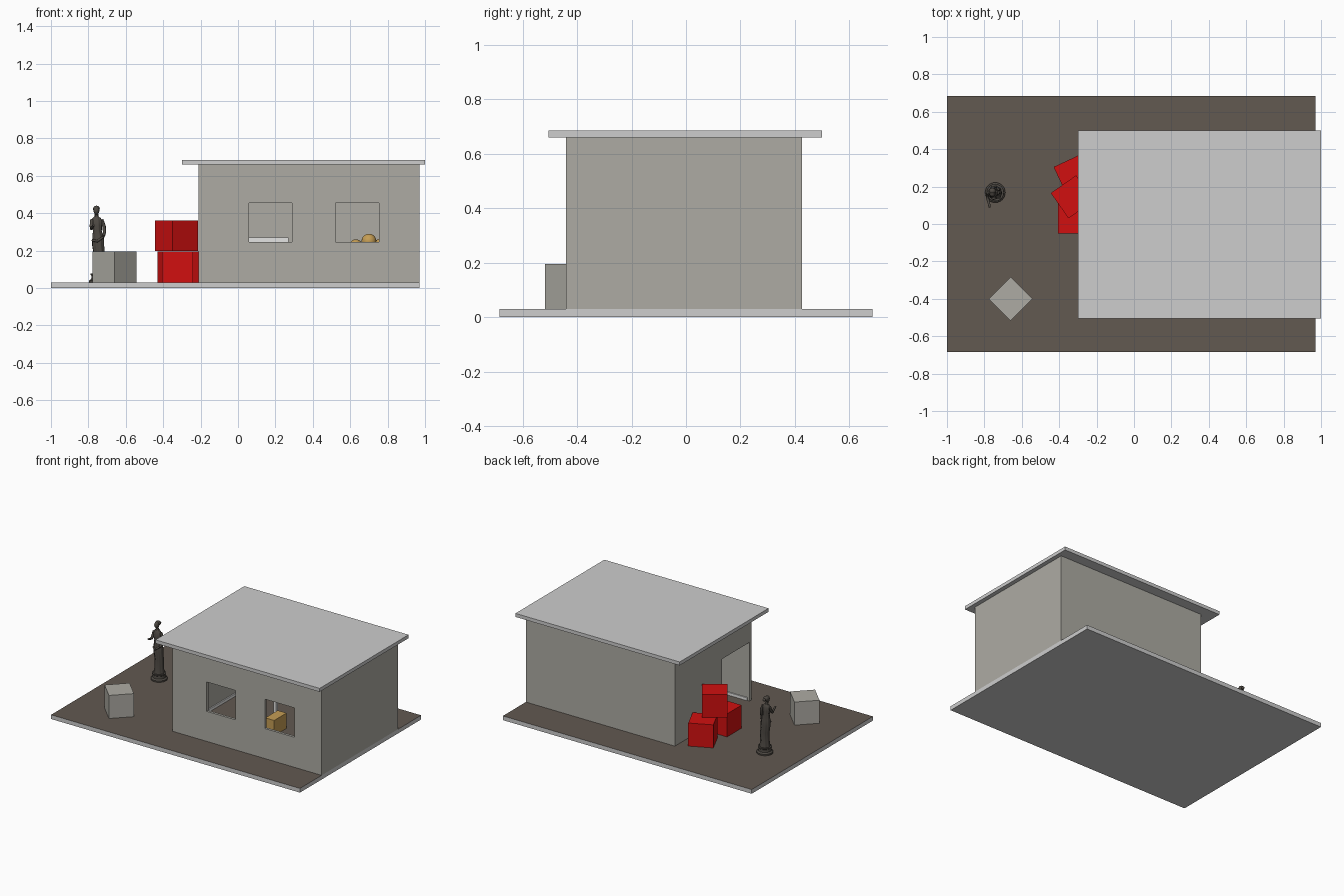
import bpy, bmesh, math
from mathutils import Vector

if "Cube" in bpy.data.objects:
    bpy.data.objects.remove(bpy.data.objects["Cube"])


def material(name, r, g, b):
    m = bpy.data.materials.new(name)
    m.diffuse_color = (r, g, b, 1)
    m.use_nodes = True
    m.node_tree.nodes["Principled BSDF"].inputs["Base Color"].default_value = m.diffuse_color
    return m


STONE = material("pale_grey", 0.61, 0.61, 0.61)
EARTH = material("earth_brown", 0.122, 0.10, 0.082)
WALL = material("wall_grey", 0.42, 0.41, 0.37)
RED = material("crate_red", 0.64, 0.005, 0.005)
BRONZE = material("dark_bronze", 0.075, 0.066, 0.056)
GOLD = material("gold", 0.56, 0.34, 0.09)
WHITE = material("white", 0.78, 0.78, 0.77)


def finish(name, bm, mat, smooth=False):
    bmesh.ops.recalc_face_normals(bm, faces=bm.faces)
    me = bpy.data.meshes.new(name)
    bm.to_mesh(me)
    bm.free()
    me.materials.append(mat)
    for p in me.polygons:
        p.use_smooth = smooth
    ob = bpy.data.objects.new(name, me)
    bpy.context.collection.objects.link(ob)
    return ob


def box(name, x, y, z, mat):
    """Box from (min, max) pairs."""
    bm = bmesh.new()
    bmesh.ops.create_cube(bm, size=1)
    for v in bm.verts:
        v.co = [(a + b) / 2 + c * (b - a) for c, (a, b) in zip(v.co, (x, y, z))]
    return finish(name, bm, mat)


def crate(name, cx, cy, z, angle, mat, s=0.165):
    h = s / 2
    ob = box(name, (-h, h), (-h, h), (0, s), mat)
    ob.location = (cx, cy, z)
    ob.rotation_euler.z = math.radians(angle)


def rings(name, sections, mat, n=24, folds=0.0):
    """Skin of ellipses (z, x, y, rx, ry), with optional cloth folds."""
    bm = bmesh.new()
    loops = []
    for z, cx, cy, rx, ry in sections:
        loop = []
        for i in range(n):
            a = math.tau * i / n
            f = 1 + folds * math.cos(8 * a + z * 12)
            loop.append(bm.verts.new((cx + rx * f * math.cos(a), cy + ry * f * math.sin(a), z)))
        loops.append(loop)
    for a, b in zip(loops, loops[1:]):
        for i in range(n):
            bm.faces.new((a[i], a[(i + 1) % n], b[(i + 1) % n], b[i]))
    bm.faces.new(loops[0])
    bm.faces.new(loops[-1])
    ob = finish(name, bm, mat)
    bpy.context.view_layer.objects.active = ob
    ob.select_set(True)
    bpy.ops.object.shade_smooth_by_angle(angle=math.radians(45))
    ob.select_set(False)
    return ob


def ball(name, loc, scale, mat):
    bm = bmesh.new()
    bmesh.ops.create_uvsphere(bm, u_segments=16, v_segments=10, radius=1)
    for v in bm.verts:
        v.co = Vector(loc) + Vector([a * b for a, b in zip(v.co, scale)])
    return finish(name, bm, mat, True)


def limb(name, pts, r0, r1, mat):
    """Tapered tube along points."""
    cu = bpy.data.curves.new(name, 'CURVE')
    cu.dimensions = '3D'
    cu.bevel_depth = 1
    cu.bevel_resolution = 2
    cu.use_fill_caps = True
    sp = cu.splines.new('POLY')
    sp.points.add(len(pts) - 1)
    for i, (p, c) in enumerate(zip(sp.points, pts)):
        p.co = (*c, 1)
        p.radius = r0 + (r1 - r0) * i / (len(pts) - 1)
    cu.materials.append(mat)
    ob = bpy.data.objects.new(name, cu)
    bpy.context.collection.objects.link(ob)


# Ground slab: earth on top, pale stone elsewhere
slab = box("ground_slab", (-1, 0.97), (-0.685, 0.685), (0, 0.03), STONE)
slab.data.materials.append(EARTH)
for p in slab.data.polygons:
    p.material_index = 1 if p.normal.z > 0.5 else 0

# House shell, hollowed, with two front windows and a side doorway
T = 0.018
walls = box("house_walls", (-0.21, 0.97), (-0.44, 0.425), (0.03, 0.66), WALL)
cutters = [
    box("room_cutter", (-0.21 + T, 0.97 - T), (-0.44 + T, 0.425 - T), (0, 0.7), WALL),
    box("window_cutter", (0.06, 0.29), (-0.5, -0.4), (0.245, 0.455), WALL),
    box("window_cutter", (0.52, 0.755), (-0.5, -0.4), (0.245, 0.455), WALL),
    box("door_cutter", (-0.25, -0.17), (-0.42, -0.107), (0.0, 0.45), WALL),
]
bpy.context.view_layer.objects.active = walls
for c in cutters:
    mod = walls.modifiers.new("cut", 'BOOLEAN')
    mod.object = c
    mod.solver = 'EXACT'
    bpy.ops.object.modifier_apply(modifier=mod.name)
    bpy.data.objects.remove(c)

box("roof", (-0.3, 1.0), (-0.505, 0.50), (0.66, 0.685), STONE)

# White skirting inside, along the left and front walls
box("left_skirting", (-0.192, -0.184), (-0.1, 0.40), (0.03, 0.05), WHITE)
box("front_skirting", (-0.192, 0.95), (-0.422, -0.414), (0.03, 0.05), WHITE)

# White table
box("table_top", (0.0, 0.27), (0.05, 0.35), (0.245, 0.27), WHITE)
for x in (0.01, 0.24):
    for y in (0.06, 0.32):
        box("table_leg", (x, x + 0.02), (y, y + 0.02), (0.03, 0.245), WHITE)

# Gold couch with rounded cushions
box("couch_seat", (0.58, 0.90), (0.10, 0.34), (0.03, 0.15), GOLD)
box("couch_back", (0.60, 0.88), (0.29, 0.35), (0.03, 0.245), GOLD)
for x, z, r in ((0.63, 0.225, 0.035), (0.70, 0.25, 0.04), (0.77, 0.225, 0.042), (0.84, 0.22, 0.038)):
    ball("couch_cushion", (x, 0.29, z), (r, 0.04, r), GOLD)
box("footstool", (0.30, 0.37), (-0.12, 0.02), (0.03, 0.14), GOLD)

# Stacked red crates and a lone grey block
crate("lower_crate_front", -0.323, 0.033, 0.03, 0, RED)
crate("lower_crate_back", -0.32, 0.265, 0.03, 25, RED)
crate("upper_crate", -0.33, 0.145, 0.197, 35, RED)
crate("grey_block", -0.66, -0.4, 0.03, 45, WALL)

# Statue: round plinth, draped body, head, bun and arms
X, Y = -0.742, 0.168
rings("statue_plinth", [(0.03, X, Y, .054, .054), (0.04, X, Y, .054, .054), (0.048, X, Y, .043, .043),
                        (0.066, X, Y, .041, .041), (0.07, X, Y, .046, .046), (0.077, X, Y, .046, .046)], BRONZE)
rings("statue_body", [(0.077, X, Y, .034, .034), (0.12, X, Y, .029, .028), (0.18, X, Y, .029, .028),
                      (0.23, X - .006, Y, .032, .029), (0.27, X - .006, Y, .031, .027),
                      (0.305, X - .010, Y, .023, .021), (0.335, X - .012, Y - .002, .027, .024),
                      (0.36, X - .013, Y, .029, .020), (0.375, X - .014, Y, .020, .015),
                      (0.383, X - .014, Y, .010, .010), (0.40, X - .015, Y - .003, .009, .009)],
      BRONZE, 48, 0.06)
ball("statue_head", (X - .015, Y - .005, 0.415), (.016, .019, .023), BRONZE)
ball("statue_hair", (X - .015, Y + .008, 0.423), (.018, .017, .017), BRONZE)
ball("statue_hair_bun", (X - .013, Y + .026, 0.418), (.010, .010, .010), BRONZE)
limb("statue_raised_arm", [(X - .038, Y, .364), (X - .042, Y - .01, .335), (X - .042, Y - .025, .318),
                           (X - .034, Y - .055, .328), (X - .03, Y - .078, .336)], .011, .006, BRONZE)
limb("statue_resting_arm", [(X + .012, Y, .364), (X + .026, Y + .004, .33), (X + .028, Y, .295),
                            (X + .022, Y - .028, .275)], .011, .007, BRONZE)
limb("statue_sash", [(X - .036, Y - .012, .255), (X - .01, Y - .033, .25), (X + .018, Y - .024, .27),
                     (X + .028, Y, .285), (X + .01, Y + .028, .28)], .007, .006, BRONZE)
